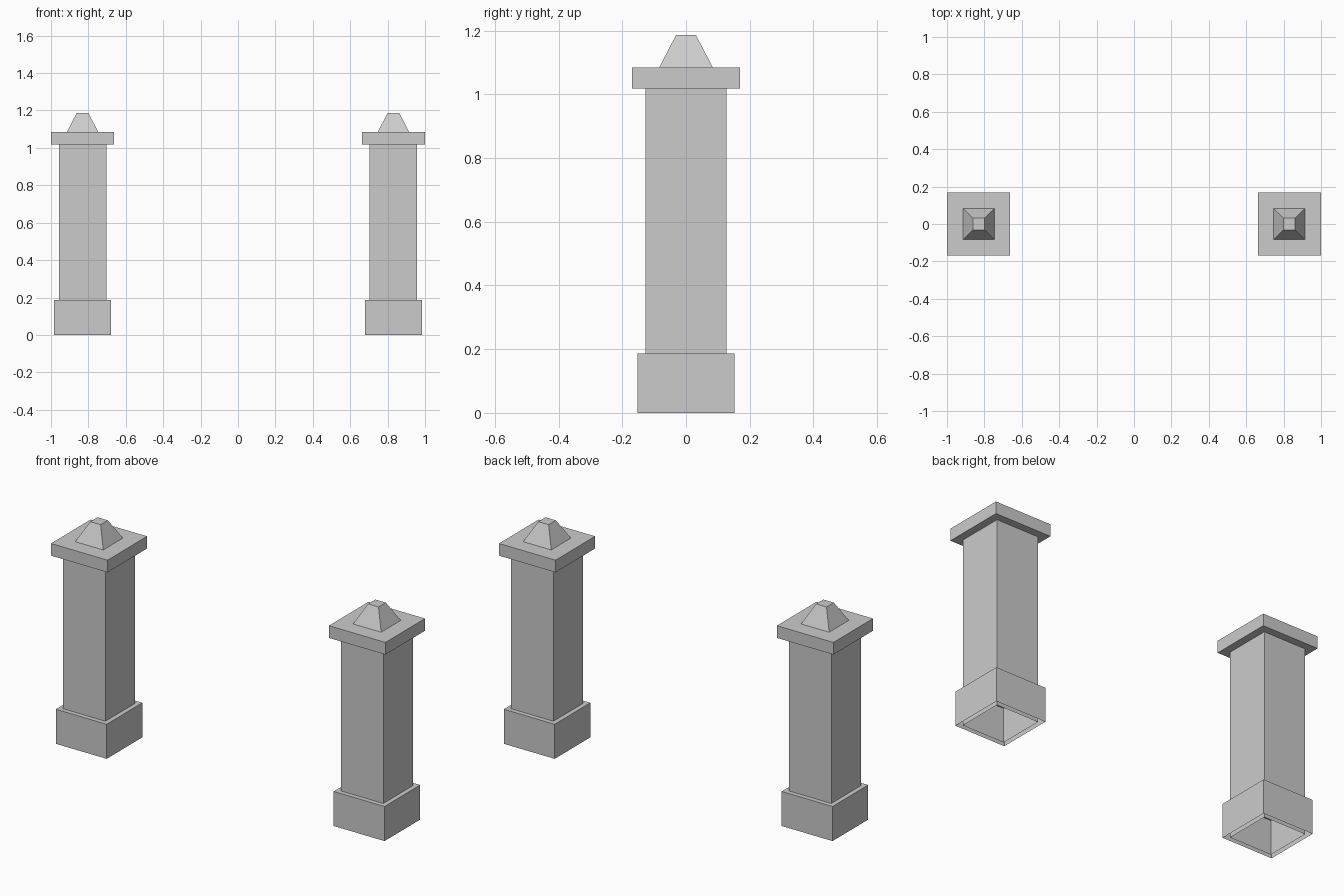
import bpy
import bmesh

if "Cube" in bpy.data.objects:
    bpy.data.objects.remove(bpy.data.objects["Cube"])

stone = bpy.data.materials.new("grey stone")
stone.diffuse_color = (0.6, 0.6, 0.6, 1.0)
stone.use_nodes = True
stone.node_tree.nodes["Principled BSDF"].inputs["Base Color"].default_value = stone.diffuse_color


def block(name, x, z0, z1, half_bottom, half_top, open_bottom=False):
    """Square block or frustum, optionally hollow from below."""
    bm = bmesh.new()
    rings = []
    for z, h in ((z0, half_bottom), (z1, half_top)):
        rings.append([bm.verts.new((sx * h, sy * h, z))
                      for sx, sy in ((-1, -1), (1, -1), (1, 1), (-1, 1))])
    low, high = rings
    for i in range(4):
        j = (i + 1) % 4
        bm.faces.new((low[i], low[j], high[j], high[i]))
    bm.faces.new(high)
    if not open_bottom:
        bm.faces.new(low[::-1])
    mesh = bpy.data.meshes.new(name)
    bm.to_mesh(mesh)
    bm.free()
    mesh.materials.append(stone)
    obj = bpy.data.objects.new(name, mesh)
    obj.location.x = x
    bpy.context.collection.objects.link(obj)
    return obj


# Two matching gate pillars
for side, x in (("left", -0.831), ("right", 0.831)):
    block(side + "_plinth", x, 0.0, 0.187, 0.152, 0.152, open_bottom=True)
    block(side + "_shaft", x, 0.0, 1.019, 0.127, 0.127, open_bottom=True)
    block(side + "_cap", x, 1.019, 1.085, 0.169, 0.169)
    block(side + "_finial", x, 1.085, 1.187, 0.084, 0.031)
